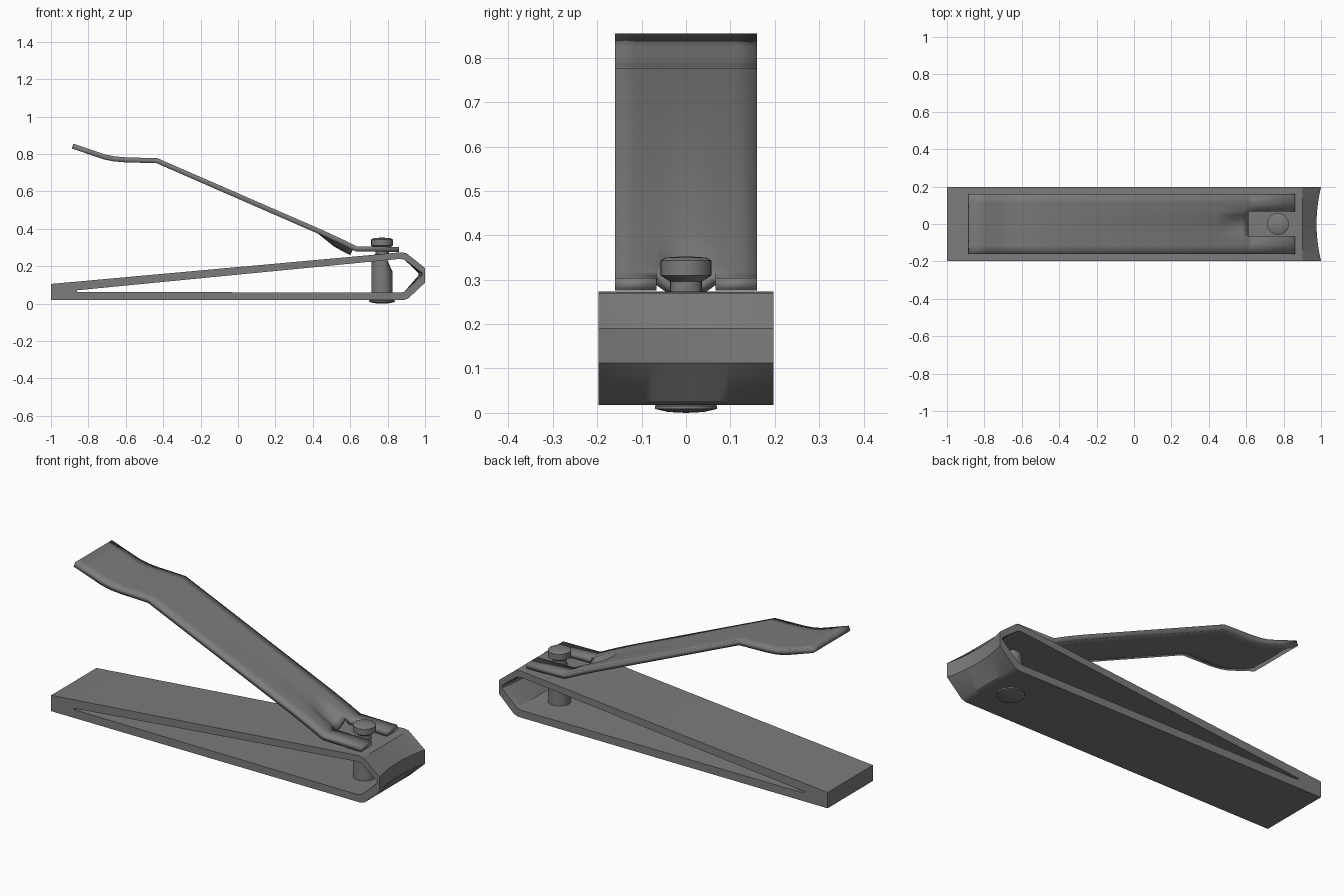
import bpy, bmesh, math

if "Cube" in bpy.data.objects:
    bpy.data.objects.remove(bpy.data.objects["Cube"])

steel = bpy.data.materials.new("grey_steel")
steel.diffuse_color = (0.2, 0.2, 0.2, 1)
steel.use_nodes = True
steel.node_tree.nodes["Principled BSDF"].inputs["Base Color"].default_value = steel.diffuse_color


def finish(name, bm, angle=30):
    bmesh.ops.recalc_face_normals(bm, faces=bm.faces)
    me = bpy.data.meshes.new(name)
    bm.to_mesh(me)
    bm.free()
    ob = bpy.data.objects.new(name, me)
    bpy.context.collection.objects.link(ob)
    me.materials.append(steel)
    bpy.ops.object.select_all(action='DESELECT')
    ob.select_set(True)
    bpy.context.view_layer.objects.active = ob
    bpy.ops.object.shade_smooth_by_angle(angle=math.radians(angle))
    return ob


# Jaw body: matching outer and inner side outlines, swept across y
outer = [(-1, 0.018), (0.885, 0.018), (0.91, 0.027), (1, 0.112), (1, 0.19), (0.9, 0.27), (0.87, 0.274), (-1, 0.105)]
inner = [(-0.86, 0.063), (0.865, 0.058), (0.89, 0.064), (0.984, 0.15), (0.984, 0.164), (0.89, 0.235), (0.865, 0.239), (-0.86, 0.071)]
W, N = 0.197, 16
bm = bmesh.new()
slices = []
for j in range(N + 1):
    y = -W + 2 * W * j / N
    dip = 0.024 * (1 - (y / W) ** 2)          # hollow cutting edge
    def ring(pts):
        return [bm.verts.new((x - dip * max(0, (x - 0.91) / 0.09), y, z)) for x, z in pts]
    slices.append((ring(outer), ring(inner)))
K = len(outer)
for i in range(K):
    k = (i + 1) % K
    for a, b in zip(slices, slices[1:]):
        for r in (0, 1):
            bm.faces.new((a[r][i], a[r][k], b[r][k], b[r][i]))
    for s in (slices[0], slices[-1]):
        bm.faces.new((s[0][i], s[0][k], s[1][k], s[1][i]))
finish("jaw_body", bm)

# Lever: bent sheet with a pressed dent and an open fork, thickened downwards
path = [(-0.88, 0.855), (-0.79, 0.824), (-0.71, 0.797), (-0.66, 0.787), (-0.6, 0.782), (-0.43, 0.777), (0.44, 0.398),
        (0.48, 0.38), (0.53, 0.357), (0.58, 0.333), (0.612, 0.317), (0.635, 0.306), (0.86, 0.303)]
ys = [-0.16, -0.115, -0.066] + [0.011 * k for k in range(-5, 6)] + [0.066, 0.115, 0.16]


def lever_z(x, y, z):
    if 0.44 < x < 0.62 and abs(y) < 0.066:
        z -= 0.034 * min(1, (x - 0.44) / 0.1) * math.cos(y / 0.066 * math.pi / 2) ** 1.2
    return z


bm = bmesh.new()
grid = [[bm.verts.new((x, y, lever_z(x, y, z))) for y in ys] for x, z in path]
for i in range(len(path) - 1):
    for j in range(len(ys) - 1):
        if path[i][0] > 0.61 and abs(ys[j] + ys[j + 1]) / 2 < 0.066:
            continue
        bm.faces.new((grid[i][j], grid[i + 1][j], grid[i + 1][j + 1], grid[i][j + 1]))
bmesh.ops.delete(bm, geom=[v for v in bm.verts if not v.link_faces], context='VERTS')
lever = finish("lever", bm)
if lever.data.polygons[0].normal.z < 0:
    lever.data.flip_normals()
mod = lever.modifiers.new("thickness", 'SOLIDIFY')
mod.thickness, mod.offset = 0.027, -1
lever.modifiers.move(len(lever.modifiers) - 1, 0)

# Pin: lathed foot, shaft, neck and head, with one slanted shoulder
profile = [(0, 0.002), (0.04, 0.004), (0.07, 0.011), (0.07, 0.018), (0.057, 0.022), (0.057, 0.17), (0.055, 0.23),
           (0.054, 0.255), (0.036, 0.268), (0.036, 0.298), (0.058, 0.312), (0.058, 0.345), (0.045, 0.352), (0, 0.355)]
S = 24
bm = bmesh.new()
rings = []
for r, z in profile:
    n = S if r else 1
    ring_v = []
    for k in range(n):
        a = 2 * math.pi * k / S
        x = r * math.cos(a)
        if 0.2 < z < 0.26:
            x = min(x, 0.03)
        ring_v.append(bm.verts.new((0.77 + x, r * math.sin(a), z - 0.002)))
    rings.append(ring_v)
for a, b in zip(rings, rings[1:]):
    for k in range(S):
        m = (k + 1) % S
        if len(a) == 1:
            bm.faces.new((a[0], b[m], b[k]))
        elif len(b) == 1:
            bm.faces.new((a[k], a[m], b[0]))
        else:
            bm.faces.new((a[k], a[m], b[m], b[k]))
finish("pin", bm)
